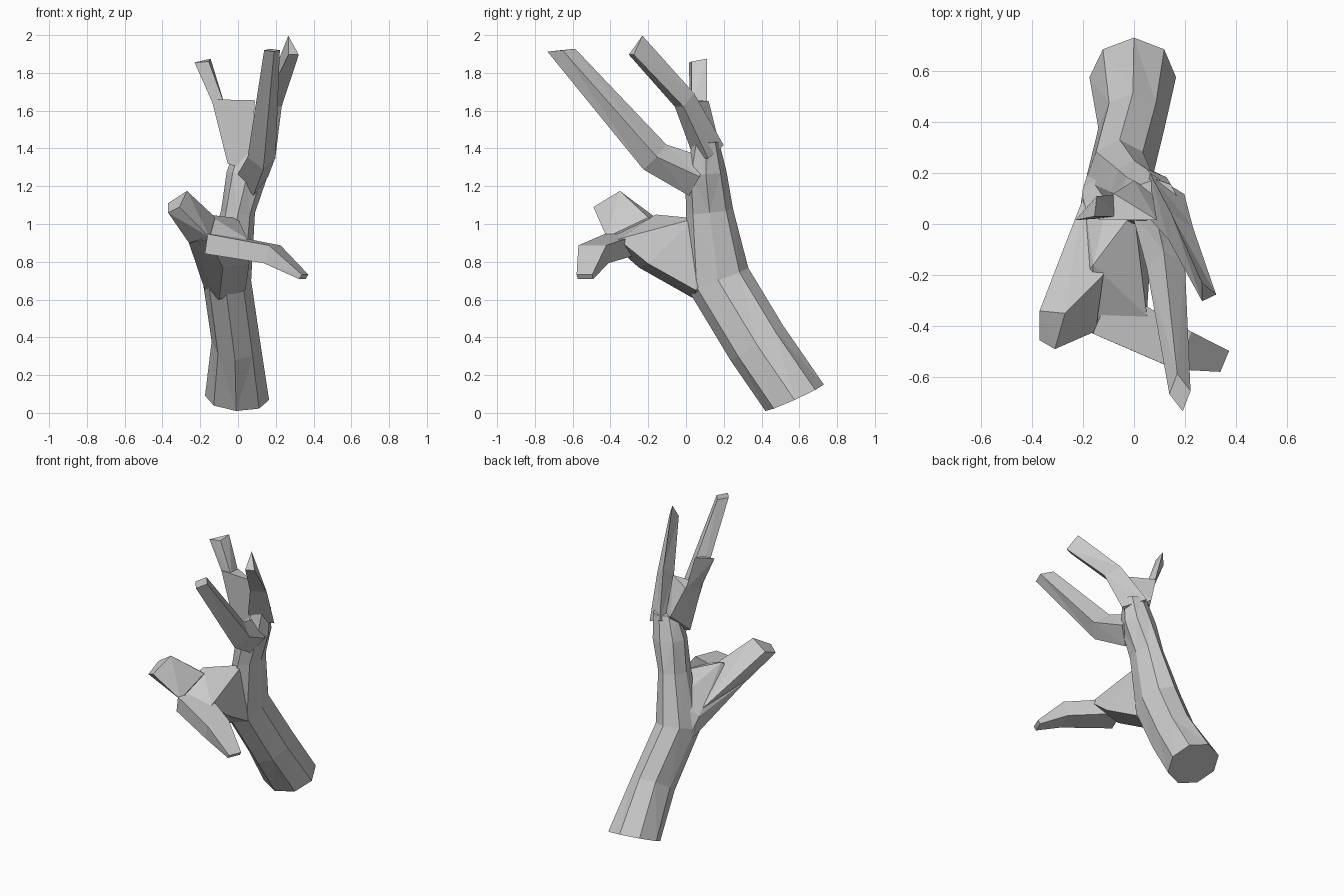
import bpy, bmesh, math
from mathutils import Vector

if "Cube" in bpy.data.objects:
    bpy.data.objects.remove(bpy.data.objects["Cube"])

grey = bpy.data.materials.new("bark_grey")
grey.diffuse_color = (0.6, 0.6, 0.6, 1)
grey.use_nodes = True
grey.node_tree.nodes["Principled BSDF"].inputs["Base Color"].default_value = grey.diffuse_color
UP, BACK = Vector((0, 0, 1)), Vector((0, 1, 0))


def finish(name, bm):
    bmesh.ops.triangulate(bm, faces=bm.faces[:])
    bmesh.ops.recalc_face_normals(bm, faces=bm.faces[:])
    mesh = bpy.data.meshes.new(name)
    bm.to_mesh(mesh)
    bm.free()
    mesh.materials.append(grey)
    obj = bpy.data.objects.new(name, mesh)
    bpy.context.collection.objects.link(obj)
    return obj


def chunk(name, corners):
    """Faceted convex solid around a few corner points."""
    bm = bmesh.new()
    for p in corners:
        bm.verts.new(p)
    bmesh.ops.convex_hull(bm, input=bm.verts[:])
    loose = [v for v in bm.verts if not v.link_faces]
    bmesh.ops.delete(bm, geom=loose, context='VERTS')
    return finish(name, bm)


def limb(name, sides, stations, ref=UP, turn=0.0, first=None, last=None):
    """Closed faceted tube. Station = x, y, z, half width, half depth.
    first / last give the facing of slanted end cuts."""
    pts = [Vector(s[:3]) for s in stations]
    side = (pts[-1] - pts[0]).cross(ref).normalized()
    bm = bmesh.new()
    loops = []
    for k, (p, s) in enumerate(zip(pts, stations)):
        along = pts[min(k + 1, len(pts) - 1)] - pts[max(k - 1, 0)]
        if k == 0 and first:
            along = Vector(first)
        if k == len(pts) - 1 and last:
            along = Vector(last)
        depth = side.cross(along).normalized()
        loop = []
        for i in range(sides):
            a = turn + 2 * math.pi * i / sides
            loop.append(bm.verts.new(p + side * s[3] * math.sin(a)
                                     + depth * s[4] * math.cos(a)))
        loops.append(loop)
    for a, b in zip(loops, loops[1:]):
        for i in range(sides):
            j = (i + 1) % sides
            bm.faces.new((a[i], a[j], b[j], b[i]))
    bm.faces.new(loops[0])
    bm.faces.new(loops[-1])
    return finish(name, bm)


# Leaning main stem
stem = limb("stem", 8, [
    (-.005, .575, .08, .17, .17), (-.01, .375, .37, .13, .167),
    (-.06, .17, .71, .13, .17), (0, .125, 1.065, .09, .125),
    (.05, .105, 1.27, .11, .11), (.085, .105, 1.435, .085, .07)],
    ref=BACK, first=(0, -.41, .91))

# Thick webbed limb reaching forward from the stem
lower_limb = chunk("lower_limb", [
    (-.165, .25, .62), (-.2, .14, .8), (-.07, .23, .9),
    (-.1, .05, .6), (.04, .05, .65), (.0, .05, 1.03),
    (.06, -.2, .79), (-.08, -.25, .77), (-.16, -.16, 1.05),
    (.05, -.36, .92), (-.16, -.42, .92), (-.26, -.3, .9)])

# Left fork of the lower limb
lower_left = chunk("lower_left_twig", [
    (-.2, .1, .84), (-.12, -.2, 1.035), (-.15, -.42, .93), (-.26, -.32, .9),
    (-.37, -.455, 1.06), (-.31, -.49, 1.09), (-.27, -.35, 1.175),
    (-.37, -.34, 1.11)])

# Right fork of the lower limb
lower_right = limb("lower_right_twig", 4, [
    (-.13, -.335, .895, .14, .075), (.18, -.49, .84, .113, .07),
    (.348, -.535, .72, .063, .02)], turn=math.pi / 4)

# Long upper twig pointing forward
upper_front = limb("upper_front_twig", 4, [
    (.075, .06, 1.25, .085, .11), (.125, -.165, 1.355, .075, .09),
    (.18, -.66, 1.92, .042, .075)], last=(0, -.1, 1))

# Tallest twig on the right
upper_right = limb("upper_right_twig", 3, [
    (.1, .12, 1.37, .1, .1), (.17, -.01, 1.645, .062, .075),
    (.285, -.27, 1.93, .035, .08)], last=(0, -.86, .5))

# Flared stub at the top of the stem and its short twig
stub = chunk("upper_stub", [
    (-.14, .018, 1.66), (.09, .015, 1.655), (-.08, .12, 1.65),
    (-.055, .03, 1.32), (.06, .03, 1.28), (0, .17, 1.45), (.07, .13, 1.4)])
upper_left = chunk("upper_left_twig", [
    (-.13, .022, 1.63), (-.07, .03, 1.63), (-.075, .112, 1.63),
    (-.23, .015, 1.855), (-.155, .03, 1.86), (-.145, .11, 1.875)])

# Fuse everything into one branch
bpy.context.view_layer.objects.active = stem
for part in (lower_limb, lower_left, lower_right, upper_front,
             upper_right, stub, upper_left):
    mod = stem.modifiers.new("fuse", 'BOOLEAN')
    mod.operation = 'UNION'
    mod.solver = 'EXACT'
    mod.object = part
    bpy.ops.object.modifier_apply(modifier=mod.name)
    bpy.data.objects.remove(part)
stem.name = "forked_branch"
